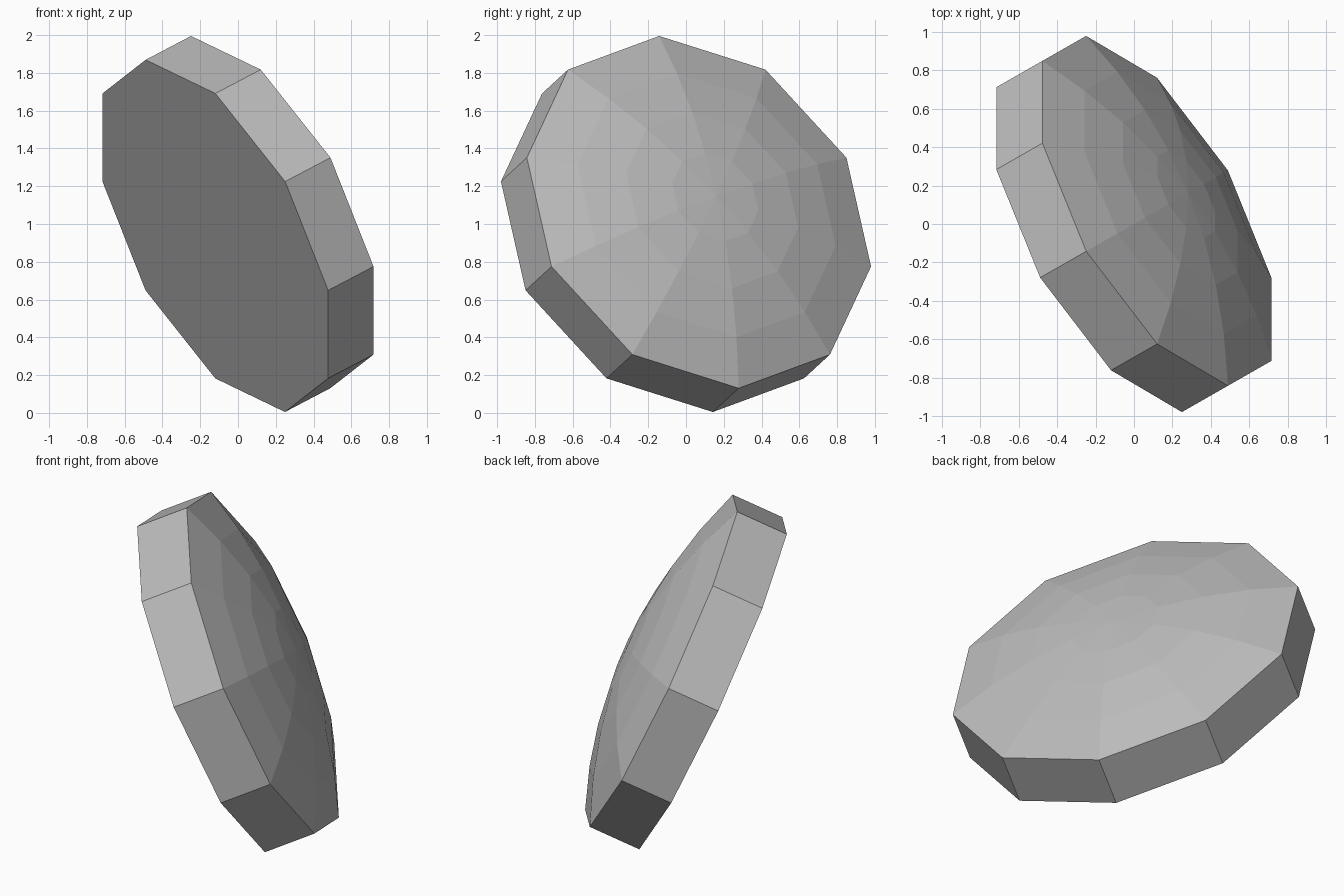
import bpy, bmesh, math
from mathutils import Matrix, Vector

cube = bpy.data.objects.get("Cube")
if cube:
    bpy.data.objects.remove(cube, do_unlink=True)

SIDES = 10
RADIUS = 1.0245
HALF_RIM = 0.152
DOME_HEIGHT = 0.205
DOME_STEPS = 4

# One grey for the whole disc
grey = bpy.data.materials.new("plain_grey")
grey.use_nodes = True
colour = (0.5, 0.5, 0.5, 1)
grey.diffuse_color = colour
grey.node_tree.nodes["Principled BSDF"].inputs["Base Color"].default_value = colour

# Profile of the dome: rim bottom, rim top, then a shallow curve to the apex
profile = [(RADIUS, -HALF_RIM)]
for i in range(DOME_STEPS + 1):
    t = 1 - i / DOME_STEPS
    profile.append((RADIUS * t, HALF_RIM + DOME_HEIGHT * (1 - t * t)))

# Spin the profile into a ten-sided disc and close the flat back
bm = bmesh.new()
verts = [bm.verts.new((r, 0, h)) for r, h in profile]
edges = [bm.edges.new(pair) for pair in zip(verts, verts[1:])]
bmesh.ops.spin(bm, geom=verts + edges, cent=(0, 0, 0), axis=(0, 0, 1),
               angle=math.tau, steps=SIDES)
bmesh.ops.remove_doubles(bm, verts=bm.verts, dist=0.001)
bmesh.ops.holes_fill(bm, edges=[e for e in bm.edges if e.is_boundary], sides=0)
bmesh.ops.recalc_face_normals(bm, faces=bm.faces)

# Tilt the disc: its axis points left, back and up, with one corner at the top
azimuth, elevation = math.radians(29.75), math.radians(24.5)
axis = Vector((math.cos(elevation) * math.cos(azimuth),
               math.cos(elevation) * math.sin(azimuth), math.sin(elevation)))
up = (Vector((0, 0, 1)) - axis * axis.z).normalized()
tilt = Matrix((up, axis.cross(up), axis)).transposed().to_4x4()
bm.transform(Matrix.Translation((0, 0, 1)) @ tilt)

mesh = bpy.data.meshes.new("domed_disc")
bm.to_mesh(mesh)
bm.free()
mesh.materials.append(grey)
disc = bpy.data.objects.new("domed_disc", mesh)
bpy.context.collection.objects.link(disc)
